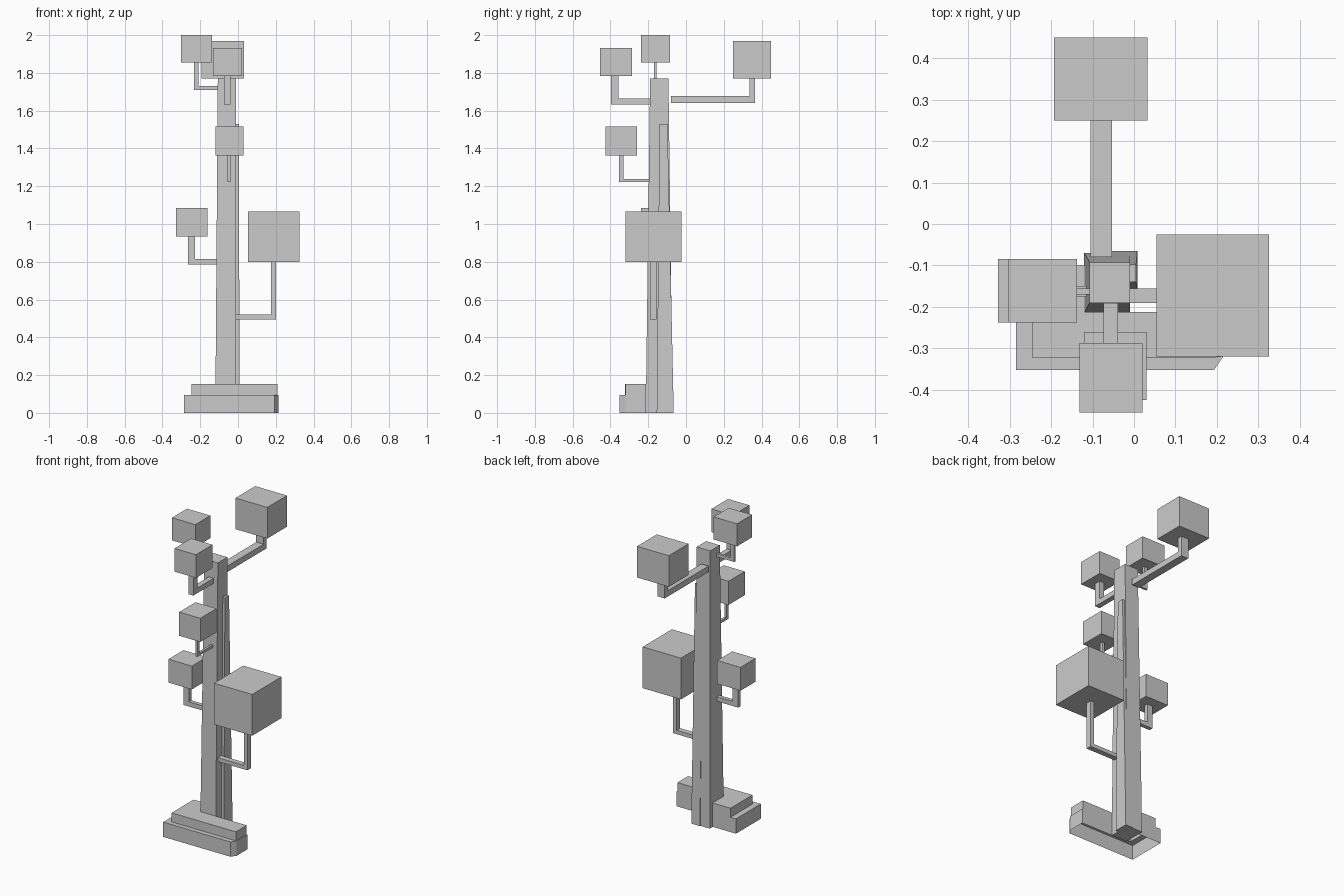
import bpy, bmesh

if "Cube" in bpy.data.objects:
    bpy.data.objects.remove(bpy.data.objects["Cube"])


def make(name, verts, faces):
    me = bpy.data.meshes.new(name)
    me.from_pydata(verts, [], faces)
    bm = bmesh.new()
    bm.from_mesh(me)
    bmesh.ops.recalc_face_normals(bm, faces=bm.faces)
    bm.to_mesh(me)
    bm.free()
    ob = bpy.data.objects.new(name, me)
    bpy.context.collection.objects.link(ob)
    return ob


def stack(name, rings, bottom=True):
    """Skin a list of equal-length rings of 3D points, capped at the ends."""
    n = len(rings[0])
    verts = [p for r in rings for p in r]
    faces = [(k * n + i, k * n + (i + 1) % n, (k + 1) * n + (i + 1) % n, (k + 1) * n + i)
             for k in range(len(rings) - 1) for i in range(n)]
    faces.append(tuple(range(len(verts) - n, len(verts))))
    if bottom:
        faces.append(tuple(reversed(range(n))))
    return make(name, verts, faces)


def rect(x0, x1, y0, y1, z):
    return [(x0, y0, z), (x1, y0, z), (x1, y1, z), (x0, y1, z)]


def block(name, x0, x1, y0, y1, z0, z1):
    return stack(name, [rect(x0, x1, y0, y1, z0), rect(x0, x1, y0, y1, z1)])


def branch(name, axis, root, elbow, tip, z0, z1, ztop, lo, hi):
    """L-shaped twig: runs along axis from root to tip, then rises between elbow and tip."""
    prof = [(root, z0), (tip, z0), (tip, ztop), (elbow, ztop), (elbow, z1), (root, z1)]
    rings = [[(u, w, z) if axis == 'x' else (w, u, z) for u, z in prof] for w in (lo, hi)]
    return stack(name, rings)


# tapered trunk and the thinner stem fused to its back right corner
stack("trunk", [rect(-.12, -.01, -.213, -.07, 0), rect(-.107, -.01, -.19, -.093, 1.77)])
stack("side_stem", [rect(-.053, .008, -.155, -.065, 0), rect(-.053, .005, -.14, -.098, 1.53)])

# stepped L-shaped base, open underneath
lower = [(-.285, -.352), (.193, -.352), (.215, -.32), (.215, -.212),
         (-.118, -.212), (-.118, -.1), (-.285, -.1)]
upper = [(-.246, -.322), (.193, -.322), (.21, -.32), (.21, -.212),
         (-.118, -.212), (-.118, -.1), (-.246, -.1)]
levels = [(lower, 0), (lower, .095), (upper, .095), (upper, .153)]
stack("base_step", [[(x, y, z) for x, y in ring] for ring, z in levels], bottom=False)

# branches
branch("back_branch", 'y', -.08, .335, .366, 1.64, 1.678, 1.775, -.105, -.053)
branch("right_branch", 'x', -.02, .175, .2, .495, .52, .805, -.19, -.155)
branch("front_upper_branch", 'y', -.18, -.357, -.398, 1.632, 1.665, 1.785, -.073, -.039)
branch("front_lower_branch", 'y', -.19, -.332, -.355, 1.222, 1.238, 1.37, -.055, -.04)
branch("left_upper_branch", 'x', -.1, -.208, -.234, 1.71, 1.73, 1.86, -.17, -.155)
branch("left_lower_branch", 'x', -.11, -.227, -.265, .785, .815, .94, -.175, -.15)

# foliage cubes
block("back_foliage", -.193, .033, .25, .45, 1.77, 1.97)
block("right_foliage", .054, .325, -.32, -.025, .8, 1.065)
block("front_upper_foliage", -.132, .02, -.455, -.287, 1.783, 1.932)
block("front_lower_foliage", -.12, .03, -.425, -.26, 1.363, 1.515)
block("left_upper_foliage", -.303, -.137, -.237, -.085, 1.855, 2.0)
block("left_lower_foliage", -.328, -.162, -.237, -.085, .935, 1.085)
